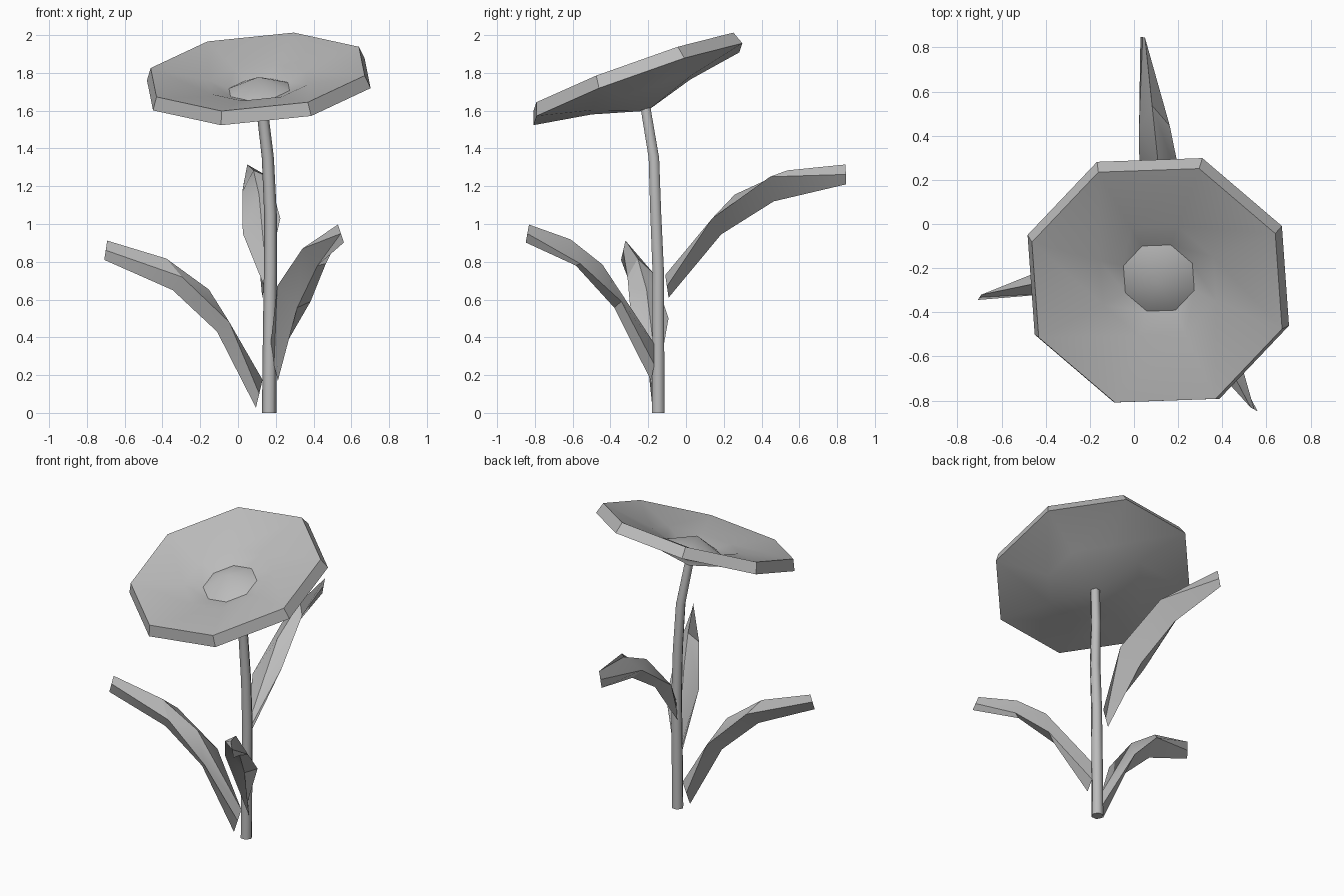
import bpy, bmesh, math
from mathutils import Vector

if "Cube" in bpy.data.objects:
    bpy.data.objects.remove(bpy.data.objects["Cube"])

grey = bpy.data.materials.new("plain_grey")
grey.diffuse_color = (0.5, 0.5, 0.5, 1)
grey.use_nodes = True
grey.node_tree.nodes["Principled BSDF"].inputs["Base Color"].default_value = grey.diffuse_color


def loft(name, rings, angle, caps=True):
    """Skin a list of equal-length rings into a closed mesh."""
    bm = bmesh.new()
    rows = [[bm.verts.new(p) for p in ring] for ring in rings]
    n = len(rows[0])
    for a, b in zip(rows, rows[1:]):
        for i in range(n):
            j = (i + 1) % n
            bm.faces.new((a[i], a[j], b[j], b[i]))
    if caps:
        bm.faces.new(rows[0])
        bm.faces.new(rows[-1])
    bmesh.ops.remove_doubles(bm, verts=bm.verts, dist=0.0005)
    bmesh.ops.recalc_face_normals(bm, faces=bm.faces)
    mesh = bpy.data.meshes.new(name)
    bm.to_mesh(mesh)
    bm.free()
    mesh.materials.append(grey)
    obj = bpy.data.objects.new(name, mesh)
    bpy.context.collection.objects.link(obj)
    bpy.ops.object.select_all(action='DESELECT')
    obj.select_set(True)
    bpy.context.view_layer.objects.active = obj
    bpy.ops.object.shade_smooth_by_angle(angle=math.radians(angle))
    return obj


# Flower head: tilted eight-sided lathe (radius, height along the tilt axis)
centre = Vector((0.11, -0.255, 1.74))
axis = Vector((-0.084, -0.337, 0.937)).normalized()
u = Vector((0.59, -0.205, -0.02))
u = (u - axis * u.dot(axis)).normalized()
w = axis.cross(u)
profile = [(0, -0.15), (0.30, -0.06), (0.627, 0), (0.60, 0.07),
           (0.28, 0.01), (0.17, -0.03), (0, 0.04)]
rings = []
for r, h in profile:
    rings.append([centre + axis * h + (u * math.cos(t) + w * math.sin(t)) * r
                  for t in [k * math.pi / 4 for k in range(8)]])
loft("flower_head", rings, 30, caps=False)

# Stem: six-sided tube bending forward at the top
path = [(0.165, -0.147, 0), (0.168, -0.147, 0.4), (0.172, -0.147, 0.75),
        (0.172, -0.16, 1.05), (0.158, -0.17, 1.35), (0.126, -0.215, 1.62)]
rings = []
for i, (x, y, z) in enumerate(path):
    r = 0.038 - 0.0015 * i
    rings.append([(x + r * math.cos(k * math.pi / 3), y + r * math.sin(k * math.pi / 3), z)
                  for k in range(6)])
loft("stem", rings, 65)


# Leaves: diamond section with a ridge and a keel, ends closing to an upright edge
def leaf(name, base, direction, top, bottom, side, roll):
    d = Vector((*direction, 0)).normalized()
    left = Vector((-d.y, d.x, 0))
    origin = Vector((*base, 0))

    def pt(az, lateral=0, dz=0):
        return origin + d * az[0] + left * lateral + Vector((0, 0, az[1] + dz))

    rings = []
    for i in range(4):
        t, b = pt(top[i]), pt(bottom[i], 0.02)
        if i in (0, 3):
            m = (t + b) / 2
            rings.append([t, m, b, m])
        else:
            half = (0.10, 0.07)[i - 1]
            s = side[i - 1]
            rings.append([t, pt(s, half, -roll), b, pt(s, -half, roll)])
    loft(name, rings, 30, caps=False)


leaf("left_leaf", (0.13, -0.15), (-0.82, -0.17),
     [(0, 0.175), (0.29, 0.653), (0.52, 0.817), (0.84, 0.912)],
     [(0.04, 0.027), (0.25, 0.43), (0.49, 0.65), (0.86, 0.81)],
     [(0.20, 0.49), (0.45, 0.73)], 0.01)
leaf("back_leaf", (0.15, -0.11), (-0.10, 0.95),
     [(0, 0.73), (0.37, 1.156), (0.65, 1.284), (0.96, 1.315)],
     [(0.02, 0.61), (0.30, 0.945), (0.58, 1.12), (0.965, 1.21)],
     [(0.24, 0.99), (0.55, 1.21)], 0.04)
leaf("right_leaf", (0.17, -0.15), (0.358, -0.68),
     [(0, 0.34), (0.33, 0.785), (0.52, 0.918), (0.77, 0.997)],
     [(0.05, 0.17), (0.27, 0.557), (0.50, 0.78), (0.80, 0.902)],
     [(0.27, 0.63), (0.50, 0.83)], 0.04)
